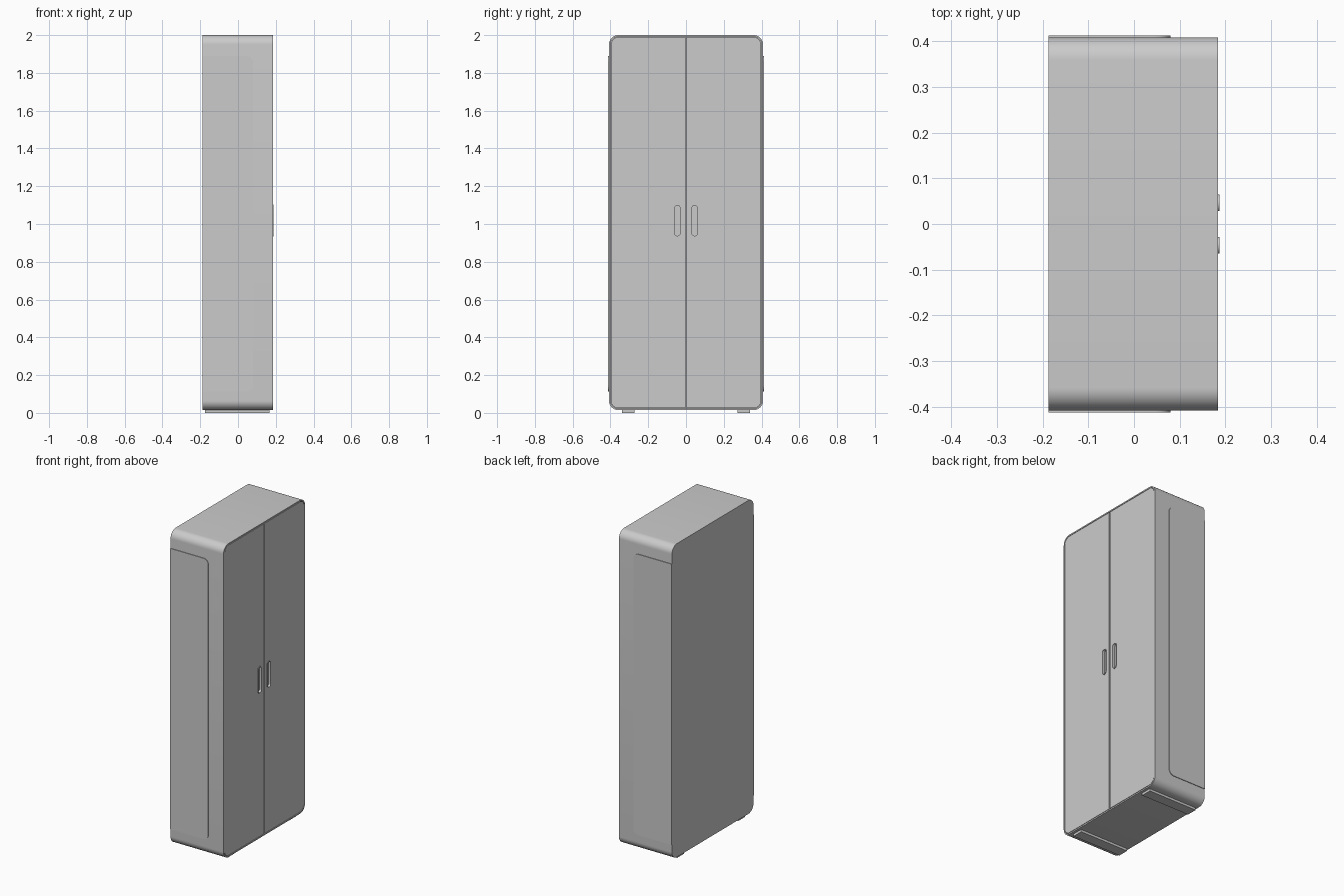
import bpy, bmesh, math

if "Cube" in bpy.data.objects:
    bpy.data.objects.remove(bpy.data.objects["Cube"])


def outline(a0, a1, b0, b1, radii, seg=10):
    """Rounded rectangle; radii order: a0b0, a1b0, a1b1, a0b1."""
    corners = [(a0, b0, 1, 1, 180), (a1, b0, -1, 1, 270),
               (a1, b1, -1, -1, 0), (a0, b1, 1, -1, 90)]
    pts = []
    for (a, b, sa, sb, start), r in zip(corners, radii):
        if r == 0:
            pts.append((a, b))
            continue
        for i in range(seg + 1):
            t = math.radians(start + 90 * i / seg)
            pts.append((a + sa * r + r * math.cos(t), b + sb * r + r * math.sin(t)))
    return pts


def loft(name, rings, axis):
    """Join matching outlines placed along an axis and cap both ends."""
    bm = bmesh.new()
    loops = []
    for pts, d in rings:
        loops.append([bm.verts.new({'x': (d, a, b), 'y': (a, d, b), 'z': (a, b, d)}[axis])
                      for a, b in pts])
    for l0, l1 in zip(loops, loops[1:]):
        n = len(l0)
        for i in range(n):
            j = (i + 1) % n
            bm.faces.new((l0[i], l0[j], l1[j], l1[i]))
    bm.faces.new(loops[0])
    bm.faces.new(loops[-1])
    bmesh.ops.recalc_face_normals(bm, faces=bm.faces[:])
    me = bpy.data.meshes.new(name)
    bm.to_mesh(me)
    bm.free()
    ob = bpy.data.objects.new(name, me)
    bpy.context.collection.objects.link(ob)
    bpy.ops.object.select_all(action='DESELECT')
    ob.select_set(True)
    bpy.context.view_layer.objects.active = ob
    bpy.ops.object.shade_smooth_by_angle(angle=math.radians(30))
    return ob


# Cabinet shell, with a shallow recess on +x for the doors
outer = outline(-0.408, 0.408, 0.015, 2.0, [0.05] * 4)
inner = outline(-0.400, 0.400, 0.023, 1.992, [0.042] * 4)
loft("cabinet_body", [(outer, -0.187), (outer, 0.184), (inner, 0.184), (inner, 0.160)], 'x')

for s, side in ((-1, "left"), (1, "right")):
    # Door, rounded at its outer corners only
    lo, hi = sorted((s * 0.003, s * 0.397))
    r = 0.039
    radii = [r, 0, 0, r] if s < 0 else [0, r, r, 0]
    shape = outline(lo, hi, 0.026, 1.989, radii)
    door = loft(side + "_door", [(shape, 0.158), (shape, 0.184)], 'x')

    # Pocket in the door for the pull
    lo, hi = sorted((s * 0.028, s * 0.064))
    rim = outline(lo, hi, 0.933, 1.103, [0.0179] * 4, 8)
    cutter = loft("pocket_cutter", [(rim, 0.168), (rim, 0.20)], 'x')
    cutter.hide_render = True
    mod = door.modifiers.new("pocket", 'BOOLEAN')
    mod.object = cutter
    mod.solver = 'EXACT'
    bpy.context.view_layer.objects.active = door
    bpy.ops.object.modifier_apply(modifier=mod.name)
    bpy.data.objects.remove(cutter)

    # Recessed pull with a raised rim
    w = 0.004
    cup = outline(lo + w, hi - w, 0.933 + w, 1.103 - w, [0.0139] * 4, 8)
    loft(side + "_door_pull", [(rim, 0.168), (rim, 0.187), (cup, 0.187), (cup, 0.172)], 'x')

    # Thin raised side panel, rounded toward the doors
    panel = outline(-0.187, 0.08, 0.112, 1.89, [0, 0.035, 0.035, 0])
    loft(side + "_side_panel", [(panel, s * 0.400), (panel, s * 0.412)], 'y')

    # Runner foot
    lo, hi = sorted((s * 0.272, s * 0.34))
    foot = outline(-0.176, 0.167, lo, hi, [0] * 4)
    loft(side + "_foot", [(foot, 0.0), (foot, 0.02)], 'z')
